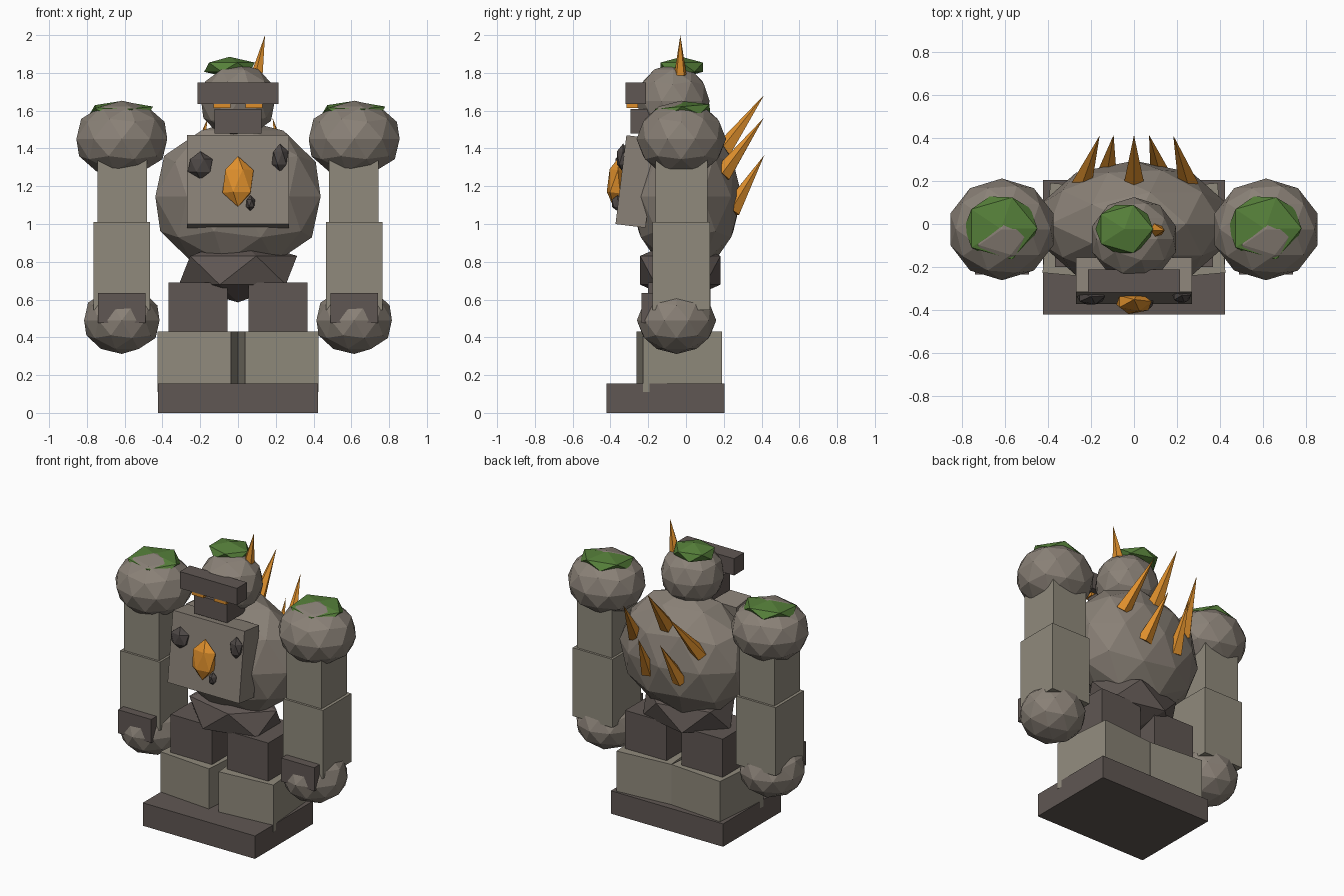
import bpy, bmesh, math
from mathutils import Matrix, Vector, Euler

if "Cube" in bpy.data.objects:
    bpy.data.objects.remove(bpy.data.objects["Cube"])


def make_mat(name, rgb):
    m = bpy.data.materials.new(name)
    lin = [(c / 255 / 12.92) if c < 11 else ((c / 255 + 0.055) / 1.055) ** 2.4 for c in rgb]
    m.diffuse_color = (*lin, 1.0)
    m.use_nodes = True
    m.node_tree.nodes["Principled BSDF"].inputs["Base Color"].default_value = m.diffuse_color
    return m


STONE = make_mat("weathered stone", (138, 129, 119))
SLAB = make_mat("pale slab", (144, 138, 124))
DARK = make_mat("dark rock", (96, 87, 83))
SHARD = make_mat("deep rock", (78, 72, 70))
AMBER = make_mat("amber crystal", (222, 143, 44))
MOSS = make_mat("moss green", (86, 128, 58))


def finish(bm, name, mat):
    me = bpy.data.meshes.new(name)
    bm.to_mesh(me)
    bm.free()
    me.materials.append(mat)
    ob = bpy.data.objects.new(name, me)
    bpy.context.collection.objects.link(ob)
    return ob


def transform(loc, size, rot):
    return Matrix.LocRotScale(Vector(loc), Euler([math.radians(a) for a in rot]), Vector(size))


def box(name, loc, size, mat, rot=(0, 0, 0)):
    bm = bmesh.new()
    bmesh.ops.create_cube(bm, size=1, matrix=transform(loc, size, rot))
    return finish(bm, name, mat)


def rock(name, loc, radii, mat, sub=2, rot=(0, 0, 0)):
    bm = bmesh.new()
    bmesh.ops.create_icosphere(bm, subdivisions=sub, radius=1, matrix=transform(loc, radii, rot))
    return finish(bm, name, mat)


def spike(name, base, tip, radius, mat):
    base, tip = Vector(base), Vector(tip)
    d = tip - base
    q = d.to_track_quat('Z', 'Y')
    bm = bmesh.new()
    bmesh.ops.create_cone(bm, cap_ends=True, segments=5, radius1=radius, radius2=0,
                          depth=d.length, matrix=Matrix.LocRotScale((base + tip) / 2, q, None))
    return finish(bm, name, mat)


# Plinth, pelvis and torso
box("base_slab", (0, -0.108, 0.078), (0.846, 0.626, 0.156), DARK)
rock("pelvis", (0, -0.03, 0.755), (0.35, 0.25, 0.17), DARK, sub=1)
rock("torso", (0, 0, 1.145), (0.46, 0.295, 0.41), STONE)

# Chest plate with crystal and embedded shards
box("chest_plate", (0, -0.265, 1.225), (0.54, 0.16, 0.474), STONE, rot=(-7, 0, 0))
rock("chest_crystal", (0, -0.368, 1.225), (0.092, 0.052, 0.135), AMBER, sub=1, rot=(-7, 0, 0))
for i, (x, z, rx, rz) in enumerate([(-0.2, 1.31, 0.073, 0.075),
                                    (0.222, 1.35, 0.048, 0.076),
                                    (0.066, 1.11, 0.027, 0.042)]):
    y = -0.347 + (z - 1.235) * 0.123
    rock(f"chest_shard_{i + 1}", (x, y, z), (rx, 0.15 * rx + 0.032, rz), SHARD, sub=1)

# Head
rock("head", (0, -0.07, 1.65), (0.205, 0.195, 0.198), STONE)
box("brow", (0, -0.265, 1.692), (0.43, 0.108, 0.114), DARK)
box("jaw", (0, -0.2, 1.545), (0.25, 0.19, 0.13), DARK)
rock("head_moss", (-0.045, -0.023, 1.83), (0.15, 0.132, 0.055), MOSS, sub=1)
spike("head_spike", (0.103, -0.03, 1.79), (0.143, -0.03, 2.0), 0.034, AMBER)

# Limbs and eyes on both sides
for side, s in (("left", -1), ("right", 1)):
    box(f"{side}_eye", (s * 0.085, -0.285, 1.635), (0.09, 0.06, 0.044), AMBER)
    box(f"{side}_thigh", (s * 0.212, -0.035, 0.54), (0.312, 0.33, 0.3), DARK)
    box(f"{side}_shin", (s * 0.2135, -0.035, 0.27), (0.39, 0.42, 0.32), SLAB, rot=(0, 0, s * 5))
    rock(f"{side}_shoulder", (s * 0.615, -0.025, 1.45), (0.253, 0.237, 0.203), STONE)
    rock(f"{side}_shoulder_moss", (s * 0.615 - 0.005, -0.018, 1.598), (0.19, 0.17, 0.053),
         MOSS, sub=1, rot=(5, 0, 0))
    box(f"{side}_upper_arm", (s * 0.613, -0.025, 1.18), (0.264, 0.275, 0.46), SLAB)
    box(f"{side}_forearm", (s * 0.615, -0.025, 0.777), (0.3, 0.305, 0.466), SLAB)
    rock(f"{side}_fist", (s * 0.615, -0.05, 0.49), (0.21, 0.21, 0.178), STONE)
    box(f"{side}_knuckle_plate", (s * 0.615, -0.195, 0.555), (0.25, 0.08, 0.16), DARK)

# Crystal spikes on the back: base point, tip point
back_spikes = [((0, 0.2, 1.39), (0, 0.415, 1.685)),
               ((-0.24, 0.19, 1.26), (-0.16, 0.412, 1.562)),
               ((0.25, 0.19, 1.26), (0.183, 0.412, 1.562)),
               ((-0.125, 0.24, 1.07), (-0.095, 0.415, 1.365)),
               ((0.12, 0.24, 1.07), (0.07, 0.415, 1.365))]
for i, (b, t) in enumerate(back_spikes):
    spike(f"back_spike_{i + 1}", b, t, 0.05, AMBER)
